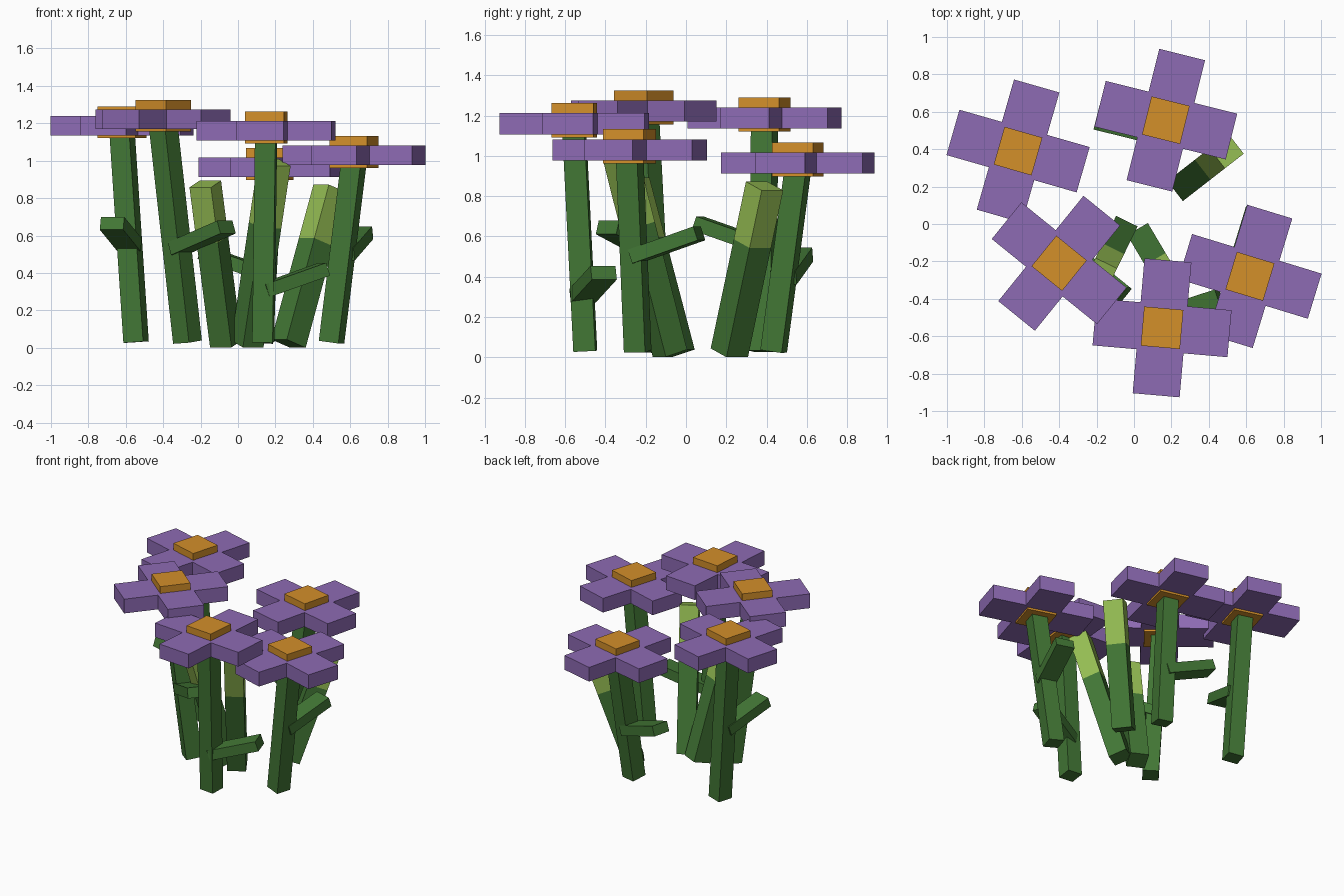
import bpy
import math
from mathutils import Vector

cube = bpy.data.objects.get("Cube")
if cube:
    bpy.data.objects.remove(cube, do_unlink=True)


def material(name, srgb):
    color = [(c / 255) ** 2.2 for c in srgb] + [1]
    mat = bpy.data.materials.new(name)
    mat.use_nodes = True
    mat.diffuse_color = color
    mat.node_tree.nodes["Principled BSDF"].inputs["Base Color"].default_value = color
    return mat


GREEN = material("leaf green", (68, 118, 56))
LIME = material("bud lime", (148, 188, 84))
PURPLE = material("petal purple", (140, 106, 178))
ORANGE = material("centre orange", (210, 142, 46))


def prism(name, lower, upper, mat):
    """Closed prism between two matching rings of points."""
    n = len(lower)
    faces = [tuple(reversed(range(n))), tuple(range(n, 2 * n))]
    faces += [(i, (i + 1) % n, n + (i + 1) % n, n + i) for i in range(n)]
    mesh = bpy.data.meshes.new(name)
    mesh.from_pydata(lower + upper, [], faces)
    mesh.materials.append(mat)
    obj = bpy.data.objects.new(name, mesh)
    bpy.context.collection.objects.link(obj)
    return obj


def heading(degrees):
    a = math.radians(degrees)
    return Vector((math.cos(a), math.sin(a), 0))


def beam(name, start, end, side, width, depth, mat):
    """Box from start to end; its width runs along side."""
    start, end = Vector(start), Vector(end)
    axis = (end - start).normalized()
    u = (side - axis * side.dot(axis)).normalized()
    v = axis.cross(u)
    ring = [u * (sx * width / 2) + v * (sy * depth / 2)
            for sx, sy in ((-1, -1), (1, -1), (1, 1), (-1, 1))]
    return prism(name, [start + r for r in ring], [end + r for r in ring], mat)


def slab(name, outline, centre, yaw, z0, z1, mat):
    """Flat outline turned by yaw and extruded from z0 to z1."""
    u, v = heading(yaw), heading(yaw + 90)
    pts = [u * x + v * y + Vector((centre[0], centre[1], 0)) for x, y in outline]
    up = Vector((0, 0, 1))
    return prism(name, [p + up * z0 for p in pts], [p + up * z1 for p in pts], mat)


# Four-petal cross and square centre outlines
R, H, C = 0.362, 0.126, 0.105
cross = [(R, -H), (R, H), (H, H), (H, R), (-H, R), (-H, H),
         (-R, H), (-R, -H), (-H, -H), (-H, -R), (H, -R), (H, -H)]
square = [(C, -C), (C, C), (-C, C), (-C, -C)]


def flower(label, top, foot, z, yaw, leaf_yaw, leaf_z):
    slab(label + "_petals", cross, top, yaw, z, z + 0.105, PURPLE)
    slab(label + "_centre", square, top, yaw, z - 0.015, z + 0.155, ORANGE)
    foot, head = Vector((*foot, 0.03)), Vector((*top, z + 0.02))
    beam(label + "_stem", foot, head, heading(yaw), 0.11, 0.11, GREEN)
    # Leaf rising out of the stem
    base_z = leaf_z - 0.115
    base = foot.lerp(head, (base_z - foot.z) / (head.z - foot.z))
    tip = base + heading(leaf_yaw) * 0.34 + Vector((0, 0, 0.115))
    beam(label + "_leaf", base, tip, heading(leaf_yaw + 90), 0.13, 0.072, GREEN)


# Flowers: top, foot, petal height, turn, leaf direction, leaf tip height
flower("back_right_flower", (-0.62, 0.39), (-0.545, 0.38), 1.135, -16, -106, 0.665)
flower("front_right_flower", (-0.40, -0.21), (-0.27, -0.15), 1.17, -39, -39, 0.645)
flower("back_left_flower", (0.17, 0.555), (0.12, 0.435), 0.912, -14, 166, 0.51)
flower("front_flower", (0.15, -0.555), (0.135, -0.5), 1.107, -5, 18, 0.42)
flower("front_left_flower", (0.62, -0.28), (0.50, -0.24), 0.977, -17, 73, 0.615)


def bud(label, foot, tip, width):
    foot, tip = Vector(foot), Vector(tip)
    lean = tip - foot
    side = Vector((-lean.y, lean.x, 0))
    neck = foot.lerp(tip, 0.655)
    beam(label + "_stalk", foot, neck, side, width, width, GREEN)
    beam(label + "_tip", neck, tip, side, width, width, LIME)


# Closed buds leaning out from the middle
bud("right_bud", (-0.065, -0.04, 0.02), (-0.175, -0.265, 0.875), 0.128)
bud("middle_bud", (0.05, -0.08, 0.02), (0.195, -0.325, 0.99), 0.128)
bud("left_bud", (0.27, 0.215, 0.022), (0.495, 0.39, 0.85), 0.135)
